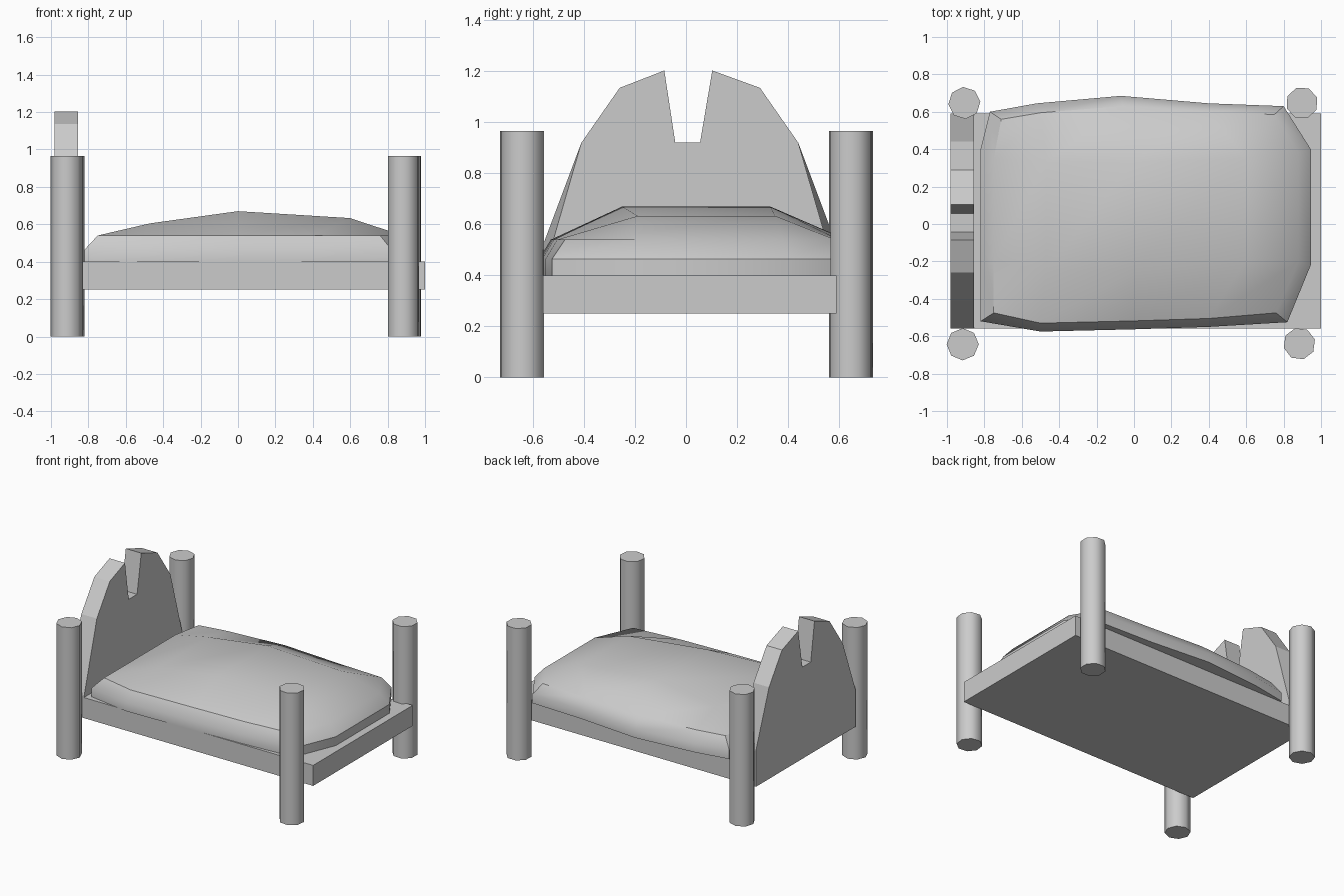
import bpy, bmesh
from math import radians

if "Cube" in bpy.data.objects:
    bpy.data.objects.remove(bpy.data.objects["Cube"])


def mesh_object(name, verts, faces, smooth=None):
    me = bpy.data.meshes.new(name)
    me.from_pydata(verts, [], faces)
    bm = bmesh.new()
    bm.from_mesh(me)
    bmesh.ops.recalc_face_normals(bm, faces=bm.faces)
    bm.to_mesh(me)
    bm.free()
    ob = bpy.data.objects.new(name, me)
    bpy.context.collection.objects.link(ob)
    if smooth:
        smooth_by_angle(ob, smooth)
    return ob


def smooth_by_angle(ob, angle):
    bpy.ops.object.select_all(action='DESELECT')
    ob.select_set(True)
    bpy.context.view_layer.objects.active = ob
    bpy.ops.object.shade_smooth_by_angle(angle=radians(angle))


# Four octagonal corner posts, each turned slightly differently
for name, x, y, turn in (("head_post_front", -0.916, -0.643, 0),
                         ("head_post_back", -0.907, 0.647, 5),
                         ("foot_post_front", 0.884, -0.64, 15),
                         ("foot_post_back", 0.898, 0.647, 20)):
    bpy.ops.mesh.primitive_cylinder_add(vertices=8, radius=0.086, depth=0.965,
                                        location=(x, y, 0.4825),
                                        rotation=(0, 0, radians(turn)))
    post = bpy.context.object
    post.name = name
    smooth_by_angle(post, 50)

# Bed base slab
bpy.ops.mesh.primitive_cube_add(size=1, location=(0.01, 0.015, 0.325))
base = bpy.context.object
base.name = "bed_base"
base.scale = (1.98, 1.15, 0.15)

# Notched headboard; the shoulder sits lower on the mattress side
crest = [(-0.41, 0.92), (-0.26, 1.135), (-0.085, 1.203), (-0.042, 0.92),
         (0.055, 0.92), (0.103, 1.203), (0.29, 1.135), (0.44, 0.92)]
verts = []
for x, shoulder in ((-0.98, 0.52), (-0.855, 0.4)):
    outline = [(-0.56, 0.25), (-0.56, shoulder)] + crest + [(0.59, shoulder), (0.59, 0.25)]
    verts += [(x, y, z) for y, z in outline]
n = len(verts) // 2
faces = [tuple(range(n)), tuple(range(n, 2 * n))]
faces += [(i, (i + 1) % n, n + (i + 1) % n, n + i) for i in range(n)]
mesh_object("headboard", verts, faces)

# Mattress: bulging side ring, chamfer up to the rim, raised top
outer = [(-0.82, -0.52), (-0.5, -0.575), (0, -0.563), (0.4, -0.55), (0.82, -0.525),
         (0.945, -0.22), (0.945, 0.4),
         (0.8, 0.63), (0.4, 0.645), (-0.07, 0.685), (-0.52, 0.645), (-0.77, 0.6),
         (-0.82, 0.4), (-0.82, -0.2)]
rim = [(-0.75, -0.475), (-0.5, -0.53), (0, -0.518), (0.4, -0.505), (0.76, -0.475),
       (0.88, -0.2), (0.88, 0.38),
       (0.75, 0.585), (0.4, 0.6), (-0.06, 0.63), (-0.5, 0.595), (-0.71, 0.56),
       (-0.75, 0.35), (-0.75, -0.2)]
crown = [(-0.47, -0.25, 0.605), (0, -0.25, 0.67), (0.6, -0.19, 0.633),
         (-0.47, 0.33, 0.605), (0, 0.33, 0.67), (0.6, 0.35, 0.633)]
n = len(rim)
verts = [(x, y, 0.4) for x, y in outer] + [(x, y, 0.465) for x, y in outer]
verts += [(x, y, 0.54) for x, y in rim] + crown
faces = [tuple(range(n))]
for k in range(2):
    faces += [(k * n + i, k * n + (i + 1) % n, (k + 1) * n + (i + 1) % n, (k + 1) * n + i)
              for i in range(n)]
r, c = 2 * n, 3 * n
rows = [[r, r + 1, r + 2, r + 3, r + 4],
        [r + 13, c, c + 1, c + 2, r + 5],
        [r + 12, c + 3, c + 4, c + 5, r + 6],
        [r + 11, r + 10, r + 9, r + 8, r + 7]]
for a, b in zip(rows, rows[1:]):
    faces += [(a[i], a[i + 1], b[i + 1], b[i]) for i in range(4)]
mesh_object("mattress", verts, faces, smooth=35)
